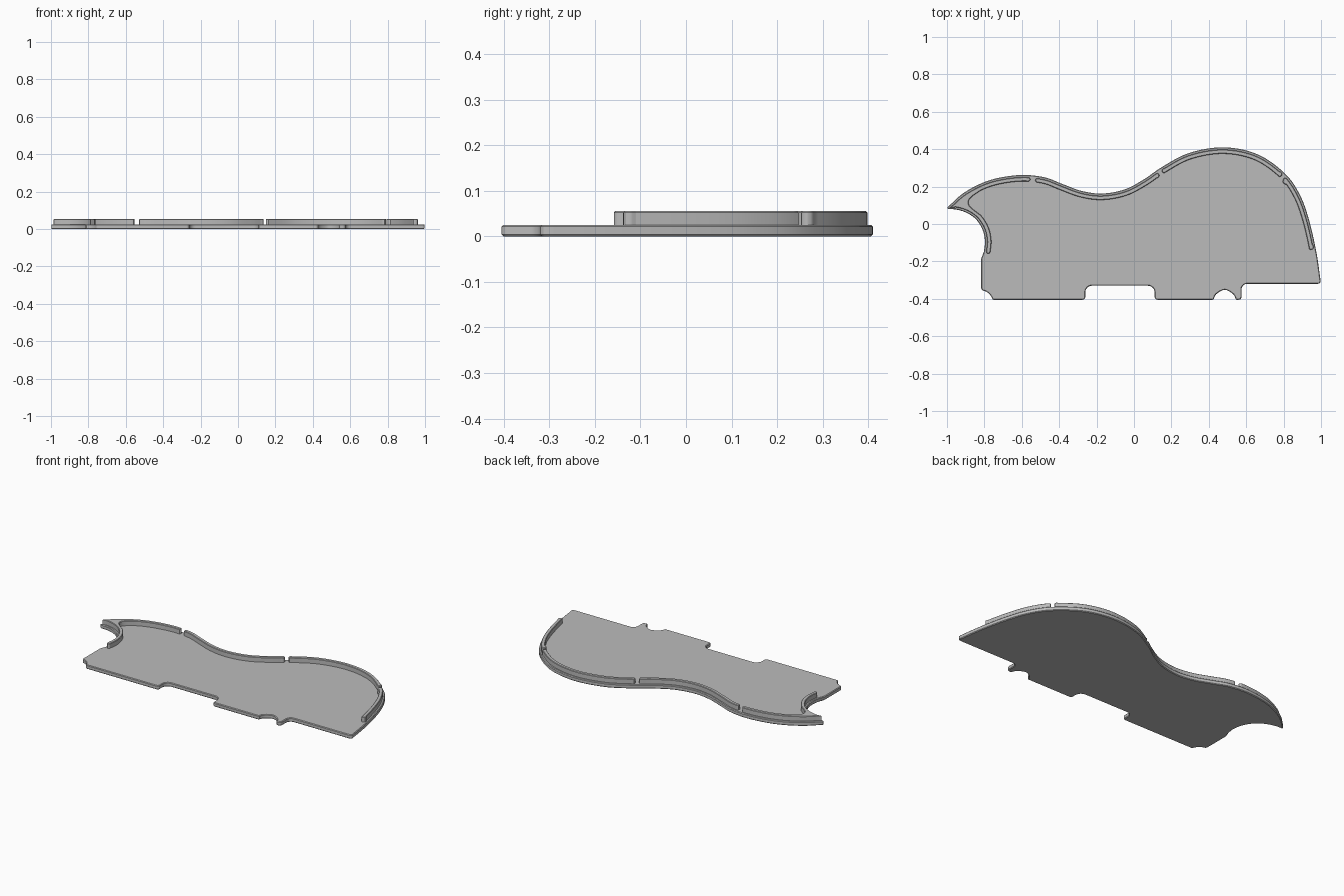
import bpy, bmesh, math
from mathutils import Vector

if "Cube" in bpy.data.objects:
    bpy.data.objects.remove(bpy.data.objects["Cube"])

grey = bpy.data.materials.new("plain grey")
grey.use_nodes = True
grey.diffuse_color = (0.5, 0.5, 0.5, 1)
grey.node_tree.nodes["Principled BSDF"].inputs["Base Color"].default_value = (0.5, 0.5, 0.5, 1)


def smooth_path(points, steps=8):
    """Smooth curve through every point."""
    p = [Vector(q) for q in points]
    p = [2 * p[0] - p[1]] + p + [2 * p[-1] - p[-2]]
    out = []
    for a, b, c, d in zip(p, p[1:], p[2:], p[3:]):
        for i in range(steps):
            t = i / steps
            out.append(0.5 * (2 * b + (c - a) * t + (2 * a - 5 * b + 4 * c - d) * t * t
                              + (3 * b - a - 3 * c + d) * t ** 3))
    return out + [p[-2]]


def inset(path, dist):
    """Shift a path to its right-hand side."""
    out = []
    for i, p in enumerate(path):
        t = (path[min(i + 1, len(path) - 1)] - path[max(i - 1, 0)]).normalized()
        out.append(p + Vector((t.y, -t.x)) * dist)
    return out


def arc(cx, cy, r, start, end, n=6):
    angles = [math.radians(start + (end - start) * i / n) for i in range(n + 1)]
    return [Vector((cx + r * math.cos(a), cy + r * math.sin(a))) for a in angles]


def cap(a, b, n=6):
    """Round end running clockwise from a to b, without its end points."""
    mid, arm = (a + b) / 2, (a - b) / 2
    side = Vector((arm.y, -arm.x))
    return [mid + arm * math.cos(math.pi * i / n) + side * math.sin(math.pi * i / n)
            for i in range(1, n)]


def prism(name, loop, bottom, top, chamfer):
    bm = bmesh.new()
    face = bm.faces.new([bm.verts.new((p.x, p.y, bottom)) for p in loop])
    grown = bmesh.ops.extrude_face_region(bm, geom=[face])["geom"]
    verts = [v for v in grown if isinstance(v, bmesh.types.BMVert)]
    bmesh.ops.translate(bm, verts=verts, vec=(0, 0, top - bottom))
    bmesh.ops.recalc_face_normals(bm, faces=bm.faces)
    mesh = bpy.data.meshes.new(name)
    bm.to_mesh(mesh)
    bm.free()
    mesh.materials.append(grey)
    obj = bpy.data.objects.new(name, mesh)
    bpy.context.collection.objects.link(obj)
    bpy.ops.object.select_all(action="DESELECT")
    obj.select_set(True)
    bpy.context.view_layer.objects.active = obj
    bevel = obj.modifiers.new("chamfer", "BEVEL")
    bevel.width, bevel.segments = chamfer, 1
    bevel.limit_method, bevel.angle_limit = "ANGLE", math.radians(50)
    bpy.ops.object.modifier_apply(modifier=bevel.name)
    bpy.ops.object.shade_smooth_by_angle(angle=math.radians(30))
    return obj


# Wavy back edge, from the horn tip to the right corner
crest = smooth_path([(-1, .087), (-.905, .17), (-.77, .235), (-.61, .262), (-.48, .25),
                     (-.385, .215), (-.28, .177), (-.17, .163), (-.05, .185), (.055, .24),
                     (.15, .305), (.295, .38), (.48, .41), (.66, .373), (.805, .272),
                     (.885, .16), (.935, .025), (.975, -.15), (.998, -.305)])
# Hollow under the horn, ending at the tip
cove = smooth_path([(-.802, -.145), (-.797, -.09), (-.81, -.03), (-.845, .025),
                    (-.895, .06), (-.95, .077), (-.996, .08)])

# Base plate with its notched straight edge
notches = (arc(.983, -.305, .015, 0, -90, 3)
           + arc(.605, -.35, .03, 90, 180)
           + arc(.56, -.39, .015, 0, -90, 3)
           + smooth_path([(.545, -.405), (.53, -.375), (.485, -.352), (.44, -.375), (.425, -.405)], 4)
           + arc(.125, -.39, .015, -90, -180, 3)
           + arc(.075, -.365, .035, 0, 90)
           + arc(-.225, -.365, .035, 90, 180)
           + arc(-.275, -.39, .015, 0, -90, 3)
           + smooth_path([(-.755, -.405), (-.77, -.378), (-.79, -.362), (-.81, -.355)], 3)
           + [Vector((-.817, -.345)), Vector((-.817, -.185))])
prism("base_plate", crest[:-1] + notches + cove, 0, .025, .006)

# Raised rim pieces along the back edge
NEAR, FAR = .012, .034
outer, inner = inset(crest, NEAR), inset(crest, FAR)


def cut(path, low, high):
    """Part of a path between two x values, with exact ends."""
    out = []
    for a, b in zip(path, path[1:]):
        for limit in (low, high):
            if a.x < limit <= b.x:
                out.append(a.lerp(b, (limit - a.x) / (b.x - a.x)))
        if low < b.x < high:
            out.append(b)
    return out


for name, low, high in (("rim_waist", -.517, .122), ("rim_crown", .162, .777),
                        ("rim_right", .812, .955)):
    far, near = cut(inner, low, high), cut(outer, low, high)
    if name == "rim_right":
        near = [p for p in near if p.y > -.14]
        far = [p for p in inner if p.x > low and p.y > -.14]
    loop = near + cap(near[-1], far[-1]) + far[::-1] + cap(far[0], near[0])
    prism(name, loop, .02, .055, .003)

# Horn rim: solid at the tip, splitting into two arms
top_out, top_in = cut(outer, -.965, -.565), cut(inner, -.82, -.565)
cove_out = inset(cove, NEAR)
cove_in = [p for p in inset(cove, FAR) if p.y < .055]
inner_bend = smooth_path([top_in[0], (-.868, .145), (-.885, .118), (-.873, .09), cove_in[-1]], 5)
horn = (top_out + cap(top_out[-1], top_in[-1]) + top_in[::-1] + inner_bend[1:-1]
        + cove_in[::-1] + cap(cove_in[0], cove_out[0])
        + [p for p in cove_out if p.x > -.96 or p.y < 0] + [Vector((-.988, .086))])
prism("rim_horn", horn, .02, .055, .003)
